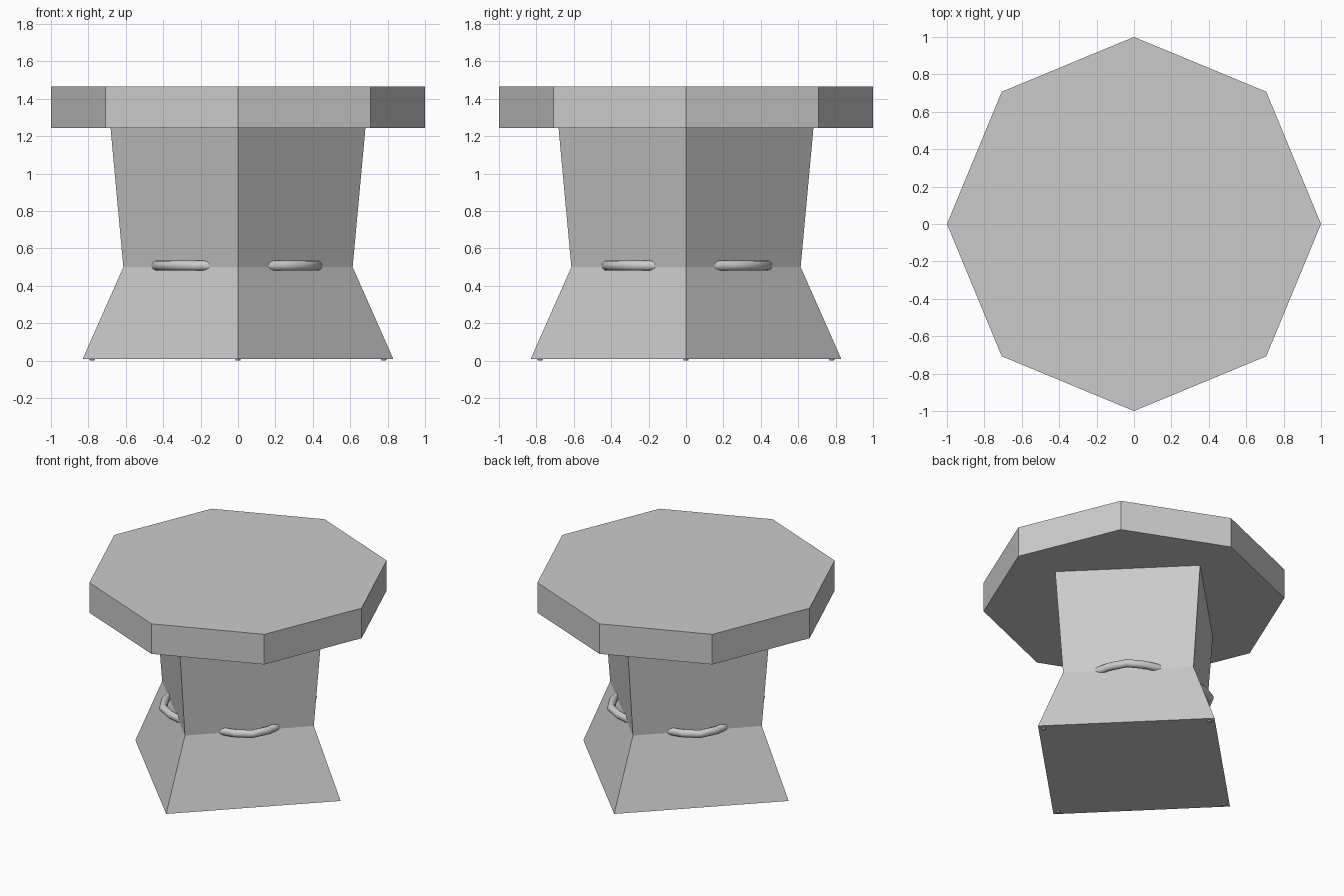
import bpy
import bmesh
from math import pi, cos, sin, sqrt
from mathutils import Vector

cube = bpy.data.objects.get("Cube")
if cube:
    bpy.data.objects.remove(cube, do_unlink=True)

grey = bpy.data.materials.new("plain grey")
grey.use_nodes = True
colour = (0.6, 0.6, 0.6, 1)
grey.diffuse_color = colour
grey.node_tree.nodes["Principled BSDF"].inputs["Base Color"].default_value = colour


def loft(name, rings, smooth=False):
    """Skin a list of vertex rings and cap both ends."""
    bm = bmesh.new()
    loops = [[bm.verts.new(p) for p in ring] for ring in rings]
    n = len(loops[0])
    for a, b in zip(loops, loops[1:]):
        for i in range(n):
            j = (i + 1) % n
            bm.faces.new((a[i], a[j], b[j], b[i]))
    bm.faces.new(loops[0][::-1])
    bm.faces.new(loops[-1])
    bmesh.ops.recalc_face_normals(bm, faces=bm.faces)
    for face in bm.faces:
        face.smooth = smooth and len(face.verts) == 4
    mesh = bpy.data.meshes.new(name)
    bm.to_mesh(mesh)
    bm.free()
    mesh.materials.append(grey)
    obj = bpy.data.objects.new(name, mesh)
    bpy.context.collection.objects.link(obj)
    return obj


def polygon(sides, radius, z, centre=(0, 0)):
    return [(centre[0] + radius * cos(2 * pi * i / sides),
             centre[1] + radius * sin(2 * pi * i / sides), z) for i in range(sides)]


# Waisted square pedestal with its corners on the axes
loft("pedestal", [polygon(4, r, z) for r, z in ((0.83, 0.01), (0.613, 0.5), (0.682, 1.25))])

# Octagonal table top
loft("table_top", [polygon(8, 1, z) for z in (1.245, 1.465)])

# Bent handle at the waist of each side, and a small foot under each corner
TUBE = 0.027
for k in range(4):
    angle = pi / 4 + k * pi / 2
    out = Vector((cos(angle), sin(angle), 0))
    along = Vector((-sin(angle), cos(angle), 0))
    middle = out * (0.613 / sqrt(2)) + Vector((0, 0, 0.508))
    half = 0.205 if k % 2 == 0 else 0.19
    rings = []
    for t, depth in ((-1.1, -0.03), (-0.6, 0.035), (0, 0.07), (0.6, 0.035), (1.1, -0.03)):
        centre = middle + along * (t * half) + out * depth
        rings.append([centre + (out * cos(a) + Vector((0, 0, 1)) * sin(a)) * TUBE
                      for a in (2 * pi * i / 12 for i in range(12))])
    loft(f"handle_{k + 1}", rings, smooth=True)

    corner = (0.78 * cos(k * pi / 2), 0.78 * sin(k * pi / 2))
    loft(f"foot_{k + 1}", [polygon(8, 0.012, 0, corner), polygon(8, 0.018, 0.02, corner)])
